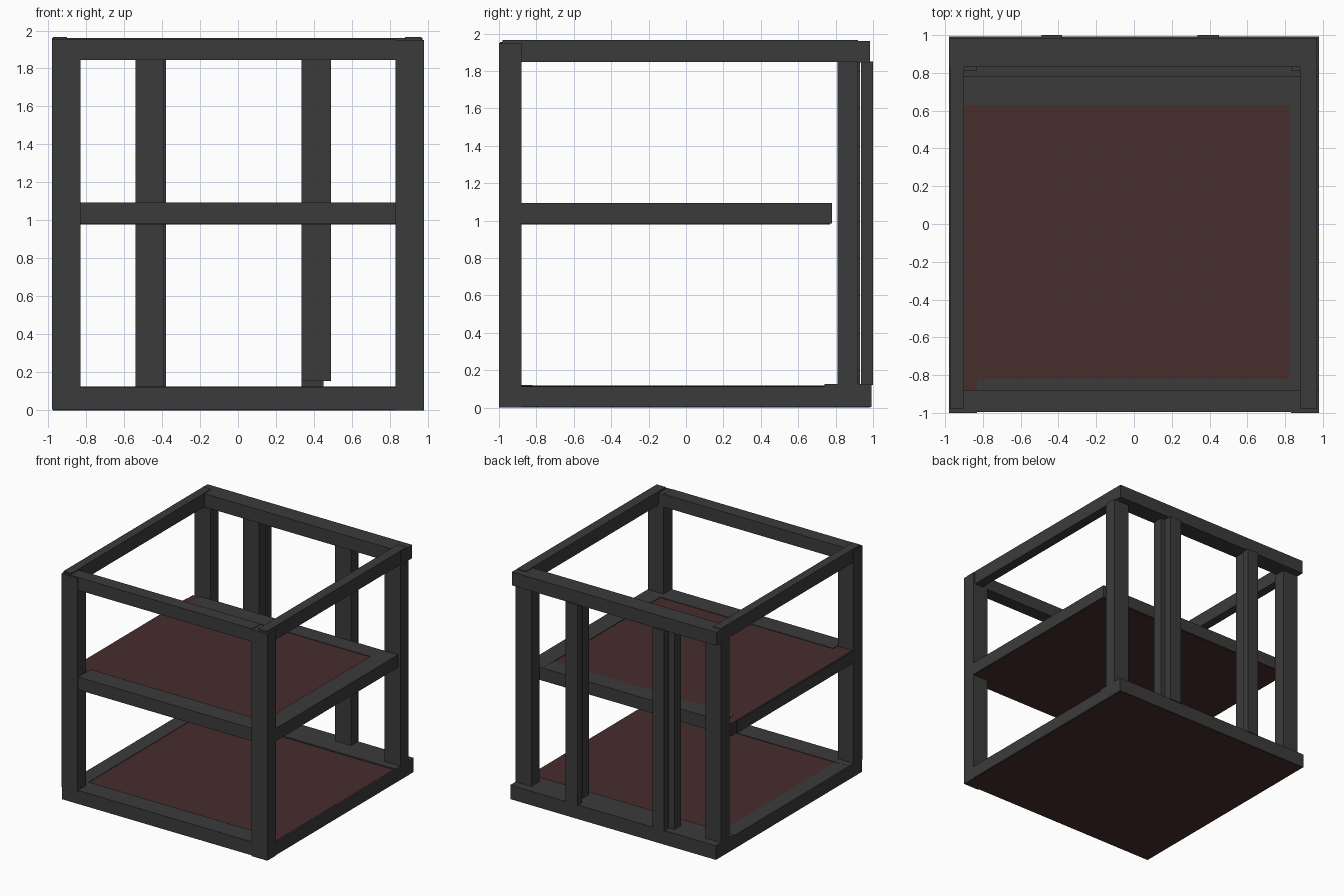
import bpy


def material(name, rgb):
    m = bpy.data.materials.new(name)
    m.diffuse_color = (*rgb, 1)
    return m


FRAME = material("dark grey", (0.044, 0.044, 0.044))
PANEL = material("dull red", (0.064, 0.026, 0.027))


def box(name, x, y, z, mat=FRAME):
    """Box from its (min, max) range on each axis."""
    bpy.ops.mesh.primitive_cube_add(size=1)
    o = bpy.context.object
    o.name = name
    for v in o.data.vertices:
        v.co = [a + (c + 0.5) * (b - a) for c, (a, b) in zip(v.co, (x, y, z))]
    o.data.materials.append(mat)
    return o


# Corner posts
box("front_left_post", (-0.98, -0.83), (-1.0, -0.88), (0.11, 1.95))
box("front_right_post", (0.83, 0.98), (-1.0, -0.88), (0.0, 1.95))
for side, x in (("left", (-0.98, -0.83)), ("right", (0.83, 0.98))):
    box("back_%s_post" % side, x, (0.81, 0.92), (0.12, 1.85))

# Top frame
box("top_front_rail", (-0.975, 0.83), (-0.995, -0.88), (1.845, 1.955))
box("top_back_rail", (-0.98, 0.97), (0.83, 0.985), (1.845, 1.96))
box("top_left_rail", (-0.975, -0.90), (-0.98, 0.92), (1.848, 1.965))
box("top_right_rail", (0.88, 0.965), (-0.98, 0.92), (1.848, 1.965))

# Middle shelf: red board with rails around it
box("middle_board", (-0.97, 0.97), (-0.98, 0.77), (0.98, 1.09), PANEL)
box("middle_front_rail", (-0.83, 0.83), (-0.99, -0.82), (0.985, 1.095))
box("middle_right_rail", (0.82, 0.98), (-0.88, 0.78), (0.985, 1.095))
box("middle_back_rail", (-0.90, 0.83), (0.63, 0.78), (0.985, 1.094))
box("middle_left_rail", (-0.98, -0.90), (-0.88, 0.70), (0.985, 1.086))

# Base: red board with rails around it
box("base_board", (-0.975, 0.965), (-0.985, 0.985), (0.0, 0.115), PANEL)
box("base_front_rail", (-0.98, 0.83), (-0.995, -0.82), (0.004, 0.12))
box("base_left_rail", (-0.98, -0.85), (-0.90, 0.80), (0.004, 0.119))
box("base_right_rail", (0.955, 0.98), (-0.88, 0.76), (0.004, 0.112))
box("base_back_rail", (-0.98, 0.98), (0.74, 0.992), (0.004, 0.125))

# Back uprights, each an inner and an outer board
box("left_inner_slat", (-0.54, -0.39), (0.84, 0.93), (0.12, 1.85))
box("left_outer_slat", (-0.49, -0.38), (0.935, 1.0), (0.12, 1.85))
box("right_inner_slat", (0.335, 0.49), (0.84, 0.93), (0.155, 1.85))
box("right_outer_slat", (0.335, 0.45), (0.935, 1.0), (0.12, 1.85))
